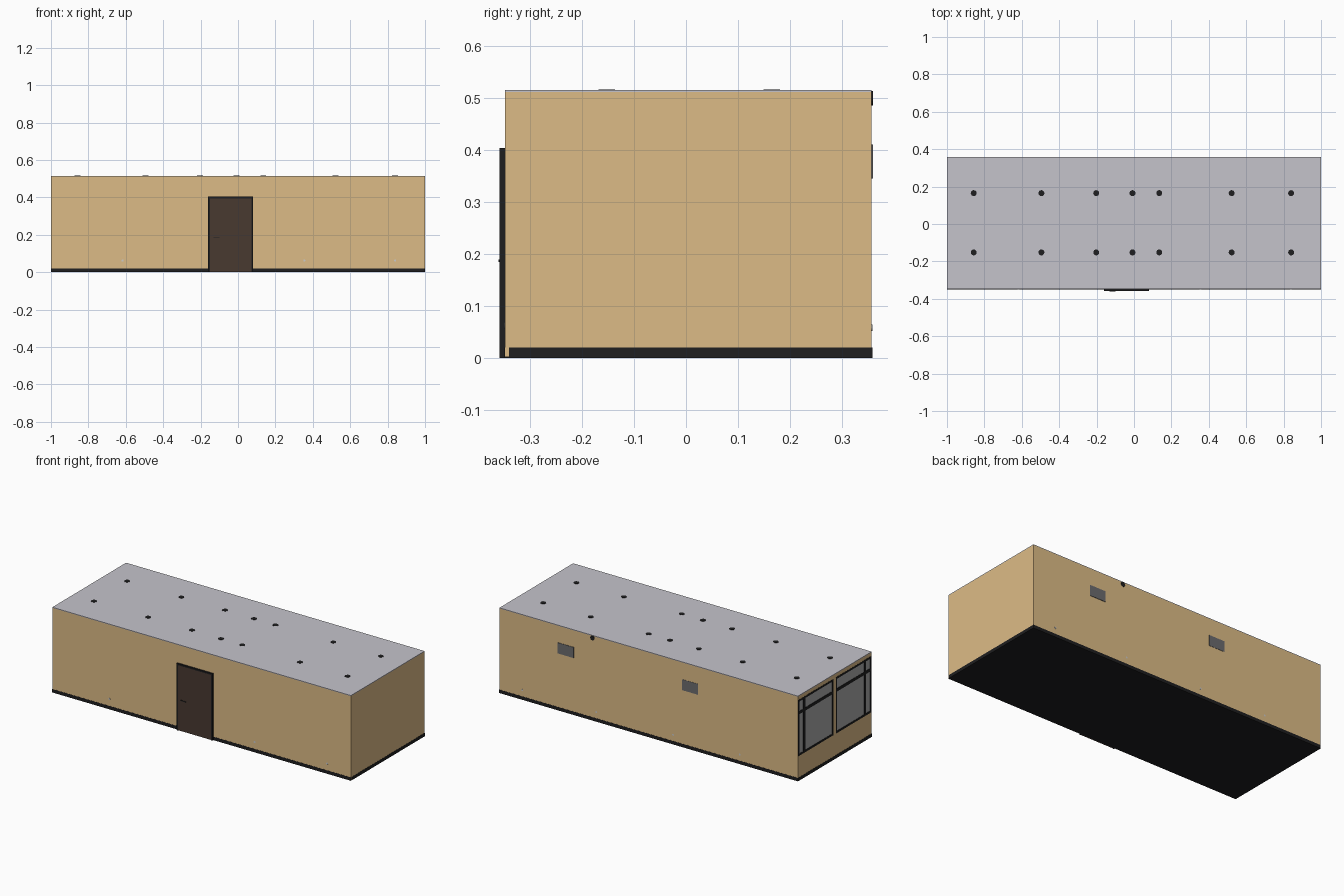
import bpy, bmesh
from mathutils import Matrix, Vector

if "Cube" in bpy.data.objects:
    bpy.data.objects.remove(bpy.data.objects["Cube"])


def mat(name, r, g, b):
    m = bpy.data.materials.new(name)
    m.diffuse_color = (r, g, b, 1)
    m.use_nodes = True
    m.node_tree.nodes["Principled BSDF"].inputs["Base Color"].default_value = m.diffuse_color
    return m


TAN = mat("tan_wall", 0.72, 0.50, 0.24)
CEIL = mat("ceiling_grey", 0.56, 0.55, 0.60)
BLACK = mat("black_trim", 0.013, 0.013, 0.014)
BROWN = mat("door_brown", 0.065, 0.041, 0.03)
GLASS = mat("window_grey", 0.40, 0.40, 0.40)
VENT = mat("vent_grey", 0.15, 0.15, 0.155)
SOCKET = mat("socket_grey", 0.55, 0.55, 0.57)


def finish(name, bm, material):
    me = bpy.data.meshes.new(name)
    bm.to_mesh(me)
    bm.free()
    me.materials.append(material)
    ob = bpy.data.objects.new(name, me)
    bpy.context.collection.objects.link(ob)
    return ob


def boxes(name, material, *ranges):
    """One object made of axis-aligned boxes (x0, x1, y0, y1, z0, z1)."""
    bm = bmesh.new()
    for x0, x1, y0, y1, z0, z1 in ranges:
        m = Matrix.Translation(((x0 + x1) / 2, (y0 + y1) / 2, (z0 + z1) / 2))
        m = m @ Matrix.Diagonal((x1 - x0, y1 - y0, z1 - z0, 1))
        bmesh.ops.create_cube(bm, size=1, matrix=m)
    return finish(name, bm, material)


def discs(name, material, centres, radius, depth, axis, sides=16):
    """One object made of short cylinders along the given axis."""
    bm = bmesh.new()
    rot = Vector((0, 0, 1)).rotation_difference(Vector(axis)).to_matrix().to_4x4()
    for c in centres:
        bmesh.ops.create_cone(bm, cap_ends=True, segments=sides, radius1=radius,
                              radius2=radius, depth=depth,
                              matrix=Matrix.Translation(c) @ rot)
    return finish(name, bm, material)


X = 0.999                  # half length of the room
F, B = -0.348, 0.357       # front and back wall faces
H, T = 0.515, 0.004        # height, shell thickness
D0, D1, DH = -0.16, 0.08, 0.404   # door opening
S0, S1 = 0.15, 0.49        # window sill and head heights
PIER = (-0.005, 0.018)     # pier between the two windows

# room shell
boxes("floor", BLACK, (-X, X, F, B, 0, 0.003))
boxes("ceiling", CEIL, (-X, X, F, B, H - T, H))
boxes("front_wall", TAN,
      (-X, D0, F, F + T, 0.003, H - T), (D1, X, F, F + T, 0.003, H - T),
      (D0, D1, F, F + T, DH, H - T))
boxes("back_wall", TAN, (-X, X, B - T, B, 0.003, H - T))
boxes("right_wall", TAN, (X - T, X, F + T, B - T, 0.003, H - T))
boxes("window_wall", TAN,
      (-X, -X + T, F + T, B - T, 0.003, S0), (-X, -X + T, F + T, B - T, S1, H - T),
      (-X, -X + T, *PIER, S0, S1))

# skirting, showing just outside the wall faces
K, E = 0.02, 0.001
boxes("skirting", BLACK,
      (-X, D0, F - E, F + 0.01, 0, K), (D1, X, F - E, F + 0.01, 0, K),
      (-X, X, B - 0.01, B + E, 0, K),
      (-X - E, -X + 0.01, F, B, 0, K), (X - 0.01, X + E, -0.34, B, 0, K))

# windows: frame, one mullion near the outer side, one transom
W = 0.012
for side, y0, y1, ym in (("back", PIER[1], B - 0.001, 0.297),
                         ("front", F + 0.001, PIER[0], -0.285)):
    fx = (-X - E, -X + 0.012)
    boxes(side + "_window_frame", BLACK,
          (*fx, y0, y1, S0, S0 + W), (*fx, y0, y1, S1 - W, S1),
          (*fx, y0, y0 + W, S0 + W, S1 - W), (*fx, y1 - W, y1, S0 + W, S1 - W),
          (*fx, ym - 0.009, ym + 0.009, S0 + W, S1 - W),
          (*fx, y0 + W, ym - 0.009, 0.401, 0.419),
          (*fx, ym + 0.009, y1 - W, 0.401, 0.419))
    boxes(side + "_window_glass", GLASS,
          (-X + 0.001, -X + 0.003, y0 + 0.002, y1 - 0.002, S0 + 0.002, S1 - 0.002))

# door with frame and lever handle
J = 0.009
boxes("door_frame", BLACK,
      (D0, D0 + J, -0.358, F + 0.01, 0, DH), (D1 - J, D1, -0.358, F + 0.01, 0, DH),
      (D0 + J, D1 - J, -0.358, F + 0.01, DH - J, DH))
boxes("door_leaf", BROWN, (D0 + J, D1 - J, -0.356, F + 0.008, 0.001, DH - J))
boxes("door_handle", BLACK, (-0.132, -0.098, -0.360, -0.358, 0.184, 0.189),
      (-0.132, -0.126, -0.358, -0.355, 0.184, 0.189))

# ceiling downlights
lights = [(x, y, H - 0.002) for y in (-0.152, 0.165)
          for x in (-0.857, -0.495, -0.202, -0.008, 0.135, 0.522, 0.84)]
discs("downlights", BLACK, lights, 0.016, 0.007, (0, 0, 1))

# back wall vents and round outlet
boxes("vents", VENT, (0.50, 0.607, B - 0.006, 0.3595, 0.345, 0.41),
      (-0.33, -0.223, B - 0.006, 0.3585, 0.345, 0.41))
discs("wall_outlet", BLACK, [(0.376, B - 0.002, 0.499)], 0.014, 0.008, (0, 1, 0))

# small wall sockets
discs("front_sockets", SOCKET, [(x, F, 0.062) for x in (-0.617, 0.355, 0.84)],
      0.006, 0.002, (0, 1, 0), 12)
discs("back_sockets", SOCKET, [(x, B, 0.058) for x in (-0.61, -0.164, 0.35, 0.846)],
      0.006, 0.002, (0, 1, 0), 12)
